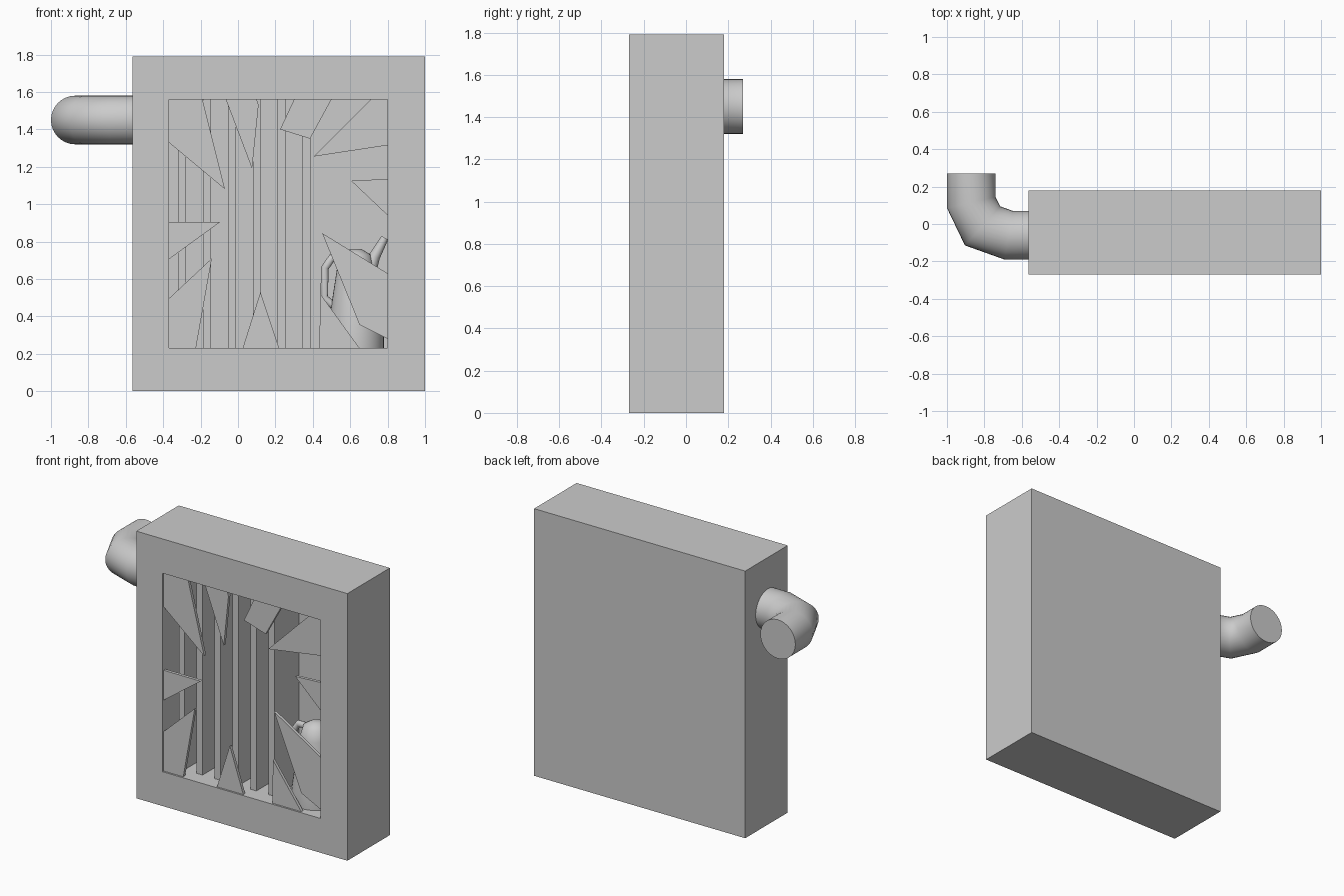
import bpy, bmesh, math
from mathutils import Vector

if "Cube" in bpy.data.objects:
    bpy.data.objects.remove(bpy.data.objects["Cube"], do_unlink=True)

grey = bpy.data.materials.new("plain_grey")
grey.use_nodes = True
colour = (0.6, 0.6, 0.6, 1)
grey.diffuse_color = colour
grey.node_tree.nodes["Principled BSDF"].inputs["Base Color"].default_value = colour

FRONT, BACK = -0.27, 0.18
LEFT, RIGHT, LOW, HIGH = -0.37, 0.80, 0.23, 1.56   # window opening
CAVITY_BACK = 0.09


def finish(name, bm, smooth=False):
    bmesh.ops.recalc_face_normals(bm, faces=bm.faces)
    mesh = bpy.data.meshes.new(name)
    bm.to_mesh(mesh)
    bm.free()
    mesh.materials.append(grey)
    obj = bpy.data.objects.new(name, mesh)
    bpy.context.collection.objects.link(obj)
    if smooth:
        bpy.ops.object.select_all(action='DESELECT')
        obj.select_set(True)
        bpy.context.view_layer.objects.active = obj
        bpy.ops.object.shade_smooth_by_angle(angle=math.radians(50))
    return obj


def box_bm(lo, hi):
    bm = bmesh.new()
    bmesh.ops.create_cube(bm, size=1)
    for v in bm.verts:
        v.co = [(a + b) / 2 + c * (b - a) for a, b, c in zip(lo, hi, v.co)]
    return bm


def plate(name, outline, y, depth):
    """Flat sheet with an outline in x and z, thickened backwards."""
    bm = bmesh.new()
    face = bm.faces.new([bm.verts.new((x, y, z)) for x, z in outline])
    out = bmesh.ops.extrude_face_region(bm, geom=[face])
    moved = [g for g in out["geom"] if isinstance(g, bmesh.types.BMVert)]
    bmesh.ops.translate(bm, verts=moved, vec=(0, depth, 0))
    return finish(name, bm)


def tube(name, path, radii, side, count=32):
    """Round tube along a planar path; side is the plane's normal."""
    bm = bmesh.new()
    pts = [Vector(p) for p in path]
    side = Vector(side)
    rings = []
    for i, p in enumerate(pts):
        a = (p - pts[i - 1]).normalized() if i else None
        b = (pts[i + 1] - p).normalized() if i < len(pts) - 1 else None
        tangent = ((a or b) + (b or a)).normalized()
        across = tangent.cross(side)
        stretch = 1 / tangent.dot(a or b)
        rings.append([bm.verts.new(p + radii[i] * (
            across * stretch * math.cos(t) + side * math.sin(t)))
            for t in (math.tau * k / count for k in range(count))])
    for r, s in zip(rings, rings[1:]):
        for k in range(count):
            n = (k + 1) % count
            bm.faces.new((r[k], r[n], s[n], s[k]))
    bm.faces.new(rings[0])
    bm.faces.new(rings[-1])
    return finish(name, bm, smooth=True)


# Case with a recessed window
bm = box_bm((-0.565, FRONT, 0), (1, BACK, 1.79))
bm.normal_update()
front = min(bm.faces, key=lambda f: f.calc_center_median().y)
bmesh.ops.inset_individual(bm, faces=[front], thickness=0.2)
mid = front.calc_center_median()
for v in front.verts:
    v.co.x = LEFT if v.co.x < mid.x else RIGHT
    v.co.z = LOW if v.co.z < mid.z else HIGH
out = bmesh.ops.extrude_face_region(bm, geom=[front])
for g in out["geom"]:
    if isinstance(g, bmesh.types.BMVert):
        g.co.y = CAVITY_BACK
if front.is_valid:
    bmesh.ops.delete(bm, geom=[front], context='FACES_ONLY')
finish("case", bm)

# Upright fins inside the case
for i in range(6):
    x = -0.32 + i * 0.133
    finish(f"fin_{i + 1}", box_bm((x, -0.17, LOW), (x + 0.043, CAVITY_BACK, HIGH)))

# Broken pane pieces around the window edge
shards = {
    "upper_right": [(LEFT, HIGH), (-0.19, HIGH), (-0.07, 1.08), (LEFT, 1.33)],
    "middle_right": [(LEFT, 0.905), (-0.095, 0.905), (LEFT, 0.705)],
    "lower_right": [(LEFT, 0.495), (-0.14, 0.71), (-0.225, LOW), (LEFT, LOW)],
    "bottom": [(0.025, LOW), (0.12, 0.53), (0.22, LOW)],
    "top": [(-0.065, HIGH), (0.075, 1.19), (0.11, 1.53), (0.10, HIGH)],
    "top_left": [(0.30, HIGH), (0.225, 1.40), (0.385, 1.35), (0.50, HIGH)],
    "upper_left": [(0.71, HIGH), (0.405, 1.255), (RIGHT, 1.315), (RIGHT, HIGH)],
    "middle_left": [(RIGHT, 1.135), (0.605, 1.125), (RIGHT, 0.94)],
    "lower_left": [(0.45, 0.845), (RIGHT, 0.63), (RIGHT, 0.28), (0.65, 0.355)],
    "bottom_left": [(0.435, LOW), (0.44, 0.52), (0.65, LOW)],
}
for place, outline in shards.items():
    plate(f"pane_shard_{place}", outline, FRONT + 0.012, 0.02)

# Outlet pipe bending to the back
tube("outlet_pipe",
     [(-0.55, -0.06, 1.45), (-0.67, -0.06, 1.45), (-0.81, -0.01, 1.45),
      (-0.87, 0.115, 1.45), (-0.87, 0.27, 1.45)], [0.13] * 5, (0, 0, 1))

# Pot standing in the open corner of the case
px, py = 0.63, -0.07
tube("pot_body", [(px, py, z) for z in (LOW, 0.32, 0.5, 0.66, 0.73, 0.76)],
     [0.15, 0.15, 0.125, 0.10, 0.08, 0.03], (0, 1, 0))
tube("pot_handle",
     [(0.56, py, 0.71), (0.50, py, 0.71), (0.465, py, 0.66),
      (0.46, py, 0.50), (0.52, py, 0.45)], [0.02] * 5, (0, 1, 0), 12)
tube("pot_spout", [(0.69, py, 0.62), (0.73, py, 0.72), (0.785, py, 0.82)],
     [0.045, 0.03, 0.02], (0, 1, 0), 12)
